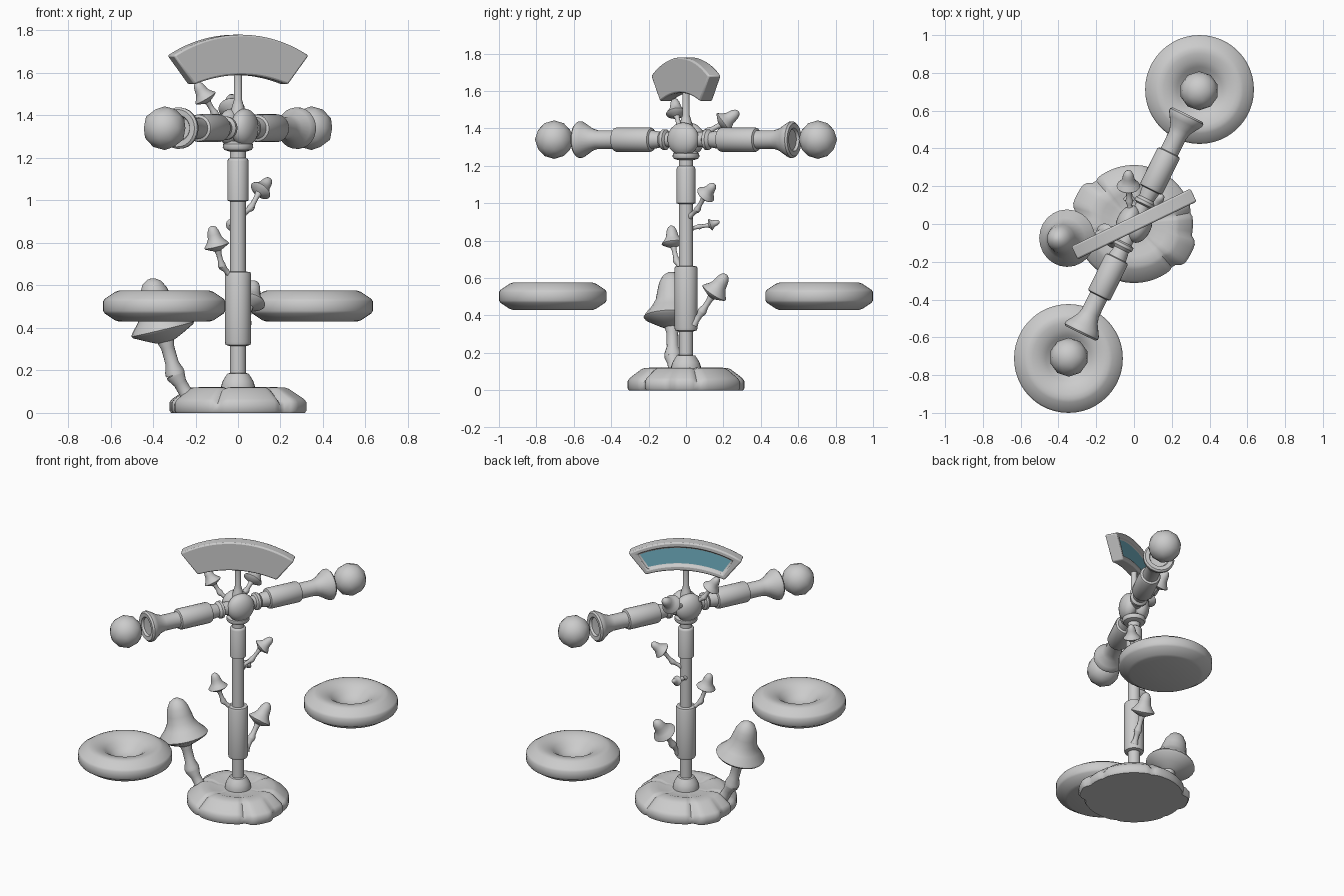
import bpy, bmesh, math
from mathutils import Vector

if "Cube" in bpy.data.objects:
    bpy.data.objects.remove(bpy.data.objects["Cube"])


def material(name, color):
    m = bpy.data.materials.new(name)
    m.diffuse_color = (*color, 1)
    m.use_nodes = True
    m.node_tree.nodes["Principled BSDF"].inputs["Base Color"].default_value = m.diffuse_color
    return m


GREY = material("stone grey", (0.6, 0.6, 0.6))
TEAL = material("teal glass", (0.18, 0.48, 0.59))


def finish(name, bm, mats=(GREY,), angle=40):
    bmesh.ops.recalc_face_normals(bm, faces=bm.faces)
    me = bpy.data.meshes.new(name)
    bm.to_mesh(me)
    bm.free()
    ob = bpy.data.objects.new(name, me)
    bpy.context.collection.objects.link(ob)
    for m in mats:
        me.materials.append(m)
    bpy.ops.object.select_all(action='DESELECT')
    ob.select_set(True)
    bpy.context.view_layer.objects.active = ob
    bpy.ops.object.shade_smooth_by_angle(angle=math.radians(angle))
    return ob


def lathe(name, profile, origin=(0, 0, 0), axis=(0, 0, 1), segs=24, angle=40, shape=None):
    """Spin (radius, height) points about an axis; shape(r, z, turn) may reshape each ring."""
    bm = bmesh.new()
    quat = Vector((0, 0, 1)).rotation_difference(Vector(axis))
    rings = []
    for r, z in profile:
        ring = []
        for i in range(segs):
            t = 2 * math.pi * i / segs
            rr, zz = shape(r, z, t) if shape else (r, z)
            p = Vector((rr * math.cos(t), rr * math.sin(t), zz))
            ring.append(bm.verts.new(quat @ p + Vector(origin)))
        rings.append(ring)
    for a, b in zip(rings, rings[1:]):
        for i in range(segs):
            j = (i + 1) % segs
            bm.faces.new((a[i], a[j], b[j], b[i]))
    bm.faces.new(rings[0])
    bm.faces.new(rings[-1])
    return finish(name, bm, angle=angle)


def ball(name, center, radius, scale=(1, 1, 1), turn=0, subdiv=2):
    bm = bmesh.new()
    bmesh.ops.create_icosphere(bm, subdivisions=subdiv, radius=radius)
    ob = finish(name, bm, angle=60)
    ob.location, ob.scale, ob.rotation_euler = center, scale, (0, 0, turn)
    return ob


# Petalled base: shallow grooves and two blocky petals on opposite sides
def petals(r, z, t):
    groove = max(0, 1 - abs(math.sin(3 * (t - math.radians(12)))) * 4)
    wide = min(1, max(0, (math.cos(2 * (t - math.radians(152))) - 0.85) * 14))
    k = min(1, r / 0.3) ** 2
    return r * (1 + 0.09 * wide * k - 0.03 * groove * k), z - 0.02 * groove * k * (z > 0.03)


lathe("base", [(0.305, 0), (0.312, 0.01), (0.312, 0.05), (0.3, 0.066), (0.24, 0.112),
               (0.22, 0.12), (0.17, 0.121), (0.13, 0.108), (0.08, 0.11)], segs=96,
      shape=petals, angle=50)
lathe("base_foot", [(0.08, 0.09), (0.08, 0.125), (0.072, 0.15), (0.06, 0.17), (0.05, 0.185),
                    (0.035, 0.188)])

# Central pole with sleeves and collar
lathe("pole", [(0.038, 0.12), (0.038, 1.26)])
lathe("lower_sleeve", [(0.04, 0.315), (0.058, 0.32), (0.062, 0.335), (0.062, 0.65),
                       (0.058, 0.662), (0.04, 0.665)])
lathe("upper_sleeve", [(0.038, 0.995), (0.05, 1.0), (0.05, 1.185), (0.046, 1.195), (0.038, 1.2)])
lathe("collar", [(0.04, 1.23), (0.065, 1.238), (0.072, 1.25), (0.07, 1.265), (0.05, 1.28)])
lathe("sign_post", [(0.04, 1.40), (0.026, 1.45), (0.02, 1.47), (0.02, 1.6)], segs=16)

# Hub: two flattened balls side by side
beam = Vector((0.44, 0.898, 0)).normalized()
across = Vector((beam.y, -beam.x, 0))
for side, label in ((1, "front"), (-1, "back")):
    ball(label + "_hub", Vector((0, 0, 1.342)) + across * 0.035 * side, 0.09,
         (0.65, 1, 1), math.atan2(across.y, across.x), 3)

# Beam arms with flared cups, end balls and floating pans
ARM = [(0.04, 0.05), (0.04, 0.11), (0.055, 0.118), (0.055, 0.135), (0.042, 0.15),
       (0.05, 0.2), (0.062, 0.205), (0.066, 0.215), (0.066, 0.41), (0.062, 0.42),
       (0.05, 0.425), (0.05, 0.525), (0.06, 0.56), (0.085, 0.6), (0.097, 0.62),
       (0.098, 0.635), (0.088, 0.645), (0.062, 0.643), (0.055, 0.63), (0.02, 0.628)]
PAN = [(0.02, 0.43), (0.215, 0.43), (0.232, 0.436), (0.28, 0.468), (0.288, 0.48),
       (0.288, 0.525), (0.28, 0.537), (0.232, 0.569), (0.215, 0.575), (0.19, 0.574),
       (0.15, 0.564), (0.12, 0.546), (0.09, 0.519), (0.06, 0.499), (0.02, 0.49)]
for side, label in ((1, "back"), (-1, "front")):
    lathe(label + "_arm", ARM, (0, 0, 1.34), beam * side)
    ball(label + "_end_ball", beam * 0.785 * side + Vector((0, 0, 1.34)), 0.103)
    lathe(label + "_pan", PAN, (0.347 * side, 0.712 * side, 0), segs=48)


# Mushrooms: two-part jointed stem and a pointed bell cap
CAP = [(0.1, -0.4), (0.3, -0.36), (0.6, -0.22), (0.95, -0.04), (1.0, 0.03), (0.95, 0.12),
       (0.72, 0.38), (0.56, 0.65), (0.5, 0.95), (0.43, 1.25), (0.3, 1.5), (0.12, 1.62), (0.02, 1.64)]


def mushroom(name, base, mid, rim, tip_dir, cap_r, stem_r):
    base, mid, rim = Vector(base), Vector(mid), Vector(rim)
    tip_dir = Vector(tip_dir).normalized()
    top = rim - tip_dir * cap_r * 0.2
    for part, a, b in (("lower", base, mid), ("upper", mid, top)):
        n = (b - a).length
        lathe(f"{name}_{part}_stem",
              [(stem_r * 1.25, 0), (stem_r * 1.2, n * 0.1), (stem_r * 0.85, n * 0.3),
               (stem_r * 0.85, n * 0.7), (stem_r * 1.2, n * 0.95), (stem_r * 1.2, n * 1.03)],
              a, b - a, 16)
    lathe(name + "_cap", [(r * cap_r, h * cap_r) for r, h in CAP], rim, tip_dir, 24, 60)


mushroom("large_mushroom", (-0.22, -0.06, 0.05), (-0.295, -0.07, 0.18), (-0.353, -0.075, 0.39),
         (-0.24, -0.02, 1), 0.152, 0.037)
mushroom("left_mushroom", (-0.03, -0.02, 0.64), (-0.075, -0.05, 0.69), (-0.1, -0.07, 0.785),
         (-0.25, -0.1, 1), 0.06, 0.015)
mushroom("right_mushroom", (0.02, 0.02, 0.93), (0.06, 0.06, 0.965), (0.105, 0.105, 1.045),
         (0.6, 0.6, 0.75), 0.053, 0.014)
mushroom("tiny_mushroom", (-0.015, 0.03, 0.865), (-0.02, 0.07, 0.875), (-0.025, 0.13, 0.885),
         (0, 1, 0.35), 0.032, 0.012)
mushroom("low_back_mushroom", (0.03, 0.04, 0.35), (0.04, 0.085, 0.42), (0.055, 0.15, 0.52),
         (0.2, 0.55, 0.85), 0.074, 0.019)
mushroom("upper_back_mushroom", (-0.02, 0.06, 1.37), (-0.025, 0.12, 1.385), (-0.03, 0.2, 1.43),
         (0, 0.8, 0.6), 0.062, 0.016)
mushroom("upper_left_mushroom", (-0.06, -0.02, 1.37), (-0.11, -0.035, 1.41), (-0.152, -0.052, 1.48),
         (-0.5, -0.1, 0.85), 0.055, 0.015)

# Arched sign: each cross-section runs front outer, front inner, then up the back frame
along = Vector((0.9, 0.436, 0)).normalized()
back = Vector((-along.y, along.x, 0))
bm = bmesh.new()
steps = [-1] + [0.88 * (2 * i / 20 - 1) for i in range(21)] + [1]
cols = []
for s in steps:
    a = math.radians(31) * s
    outer = along * 0.687 * math.sin(a) + Vector((0, 0, 1.093 + 0.687 * math.cos(a)))
    inner = along * 0.245 * s + Vector((0, 0, 1.59 - 0.045 * s * s))
    cols.append([bm.verts.new(inner.lerp(outer, f) + back * d) for f, d in
                 ((1, -0.038), (0, -0.038), (0, 0.038), (0.18, 0.038), (0.82, 0.038), (1, 0.038))])
glass = []
for i, (a, b) in enumerate(zip(cols, cols[1:])):
    for k in range(6):
        f = bm.faces.new((a[k], a[(k + 1) % 6], b[(k + 1) % 6], b[k]))
        if k == 3 and 0 < i < len(steps) - 2:
            glass.append(f)
bm.faces.new(cols[0])
bm.faces.new(cols[-1])
bmesh.ops.recalc_face_normals(bm, faces=bm.faces)
# Sink the glass panel into the back
pushed = bmesh.ops.extrude_face_region(bm, geom=glass)["geom"]
for f in [g for g in pushed if isinstance(g, bmesh.types.BMFace)]:
    f.material_index = 1
bmesh.ops.translate(bm, vec=back * -0.018,
                    verts=[g for g in pushed if isinstance(g, bmesh.types.BMVert)])
old = [f for f in glass if f.is_valid and f.material_index == 0]
if old:
    bmesh.ops.delete(bm, geom=old, context='FACES_ONLY')
sign = finish("sign", bm, (GREY, TEAL), 35)
bev = sign.modifiers.new("bevel", 'BEVEL')
bev.width, bev.segments, bev.limit_method, bev.angle_limit = 0.01, 2, 'ANGLE', math.radians(50)
bev.material = 0
